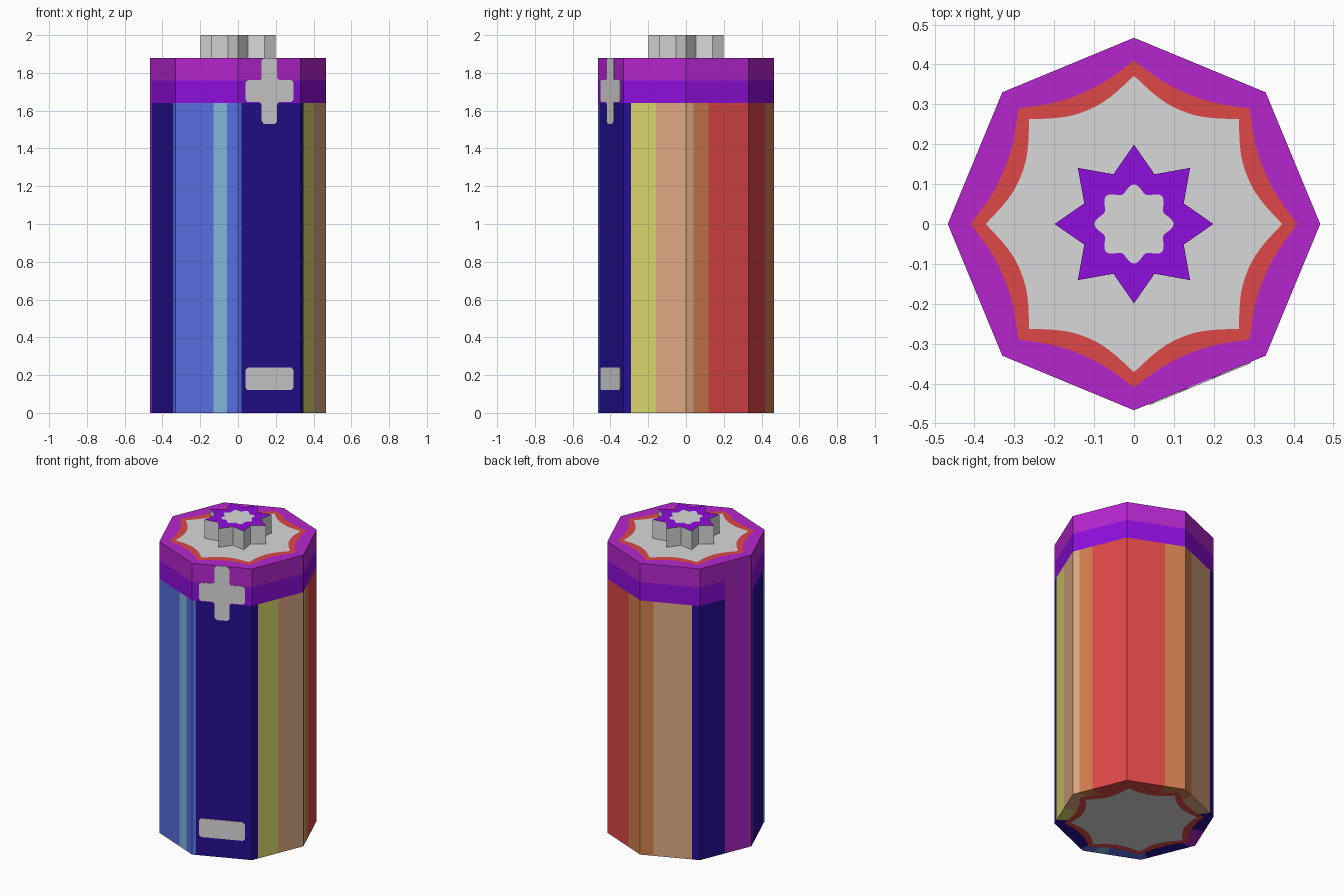
import bpy, bmesh, math
from mathutils import Vector, Matrix

if "Cube" in bpy.data.objects:
    bpy.data.objects.remove(bpy.data.objects["Cube"])

# Palette (sRGB 0-255, converted to linear)
PALETTE = {
    "grey": (216, 216, 216), "red": (221, 72, 70), "purple": (182, 38, 206),
    "violet": (143, 14, 220), "navy": (37, 15, 146), "blue": (87, 111, 224),
    "light_blue": (130, 184, 219), "yellow": (218, 216, 107),
    "tan": (222, 170, 130), "orange": (208, 126, 78),
}
NAMES = list(PALETTE)


def linear(c):
    c /= 255
    return c / 12.92 if c <= 0.04045 else ((c + 0.055) / 1.055) ** 2.4


for name, rgb in PALETTE.items():
    m = bpy.data.materials.new(name)
    m.diffuse_color = (*[linear(c) for c in rgb], 1)
    m.use_nodes = True
    m.node_tree.nodes["Principled BSDF"].inputs["Base Color"].default_value = m.diffuse_color


def finish(bm, name):
    bmesh.ops.recalc_face_normals(bm, faces=bm.faces)
    mesh = bpy.data.meshes.new(name)
    bm.to_mesh(mesh)
    bm.free()
    for n in NAMES:
        mesh.materials.append(bpy.data.materials[n])
    obj = bpy.data.objects.new(name, mesh)
    bpy.context.collection.objects.link(obj)
    return obj


def polygon_point(u, corner):
    """Point at corner number u (fractions lie along the straight edge)."""
    k = math.floor(u + 1e-9)
    return corner(k).lerp(corner(k + 1), u - k)


def polar(r, a):
    return Vector((r * math.cos(a), r * math.sin(a)))


def ring_solid(name, loops, colour):
    """Skin closed loops of (points, z), with a fan at both ends."""
    bm = bmesh.new()
    rows = [[bm.verts.new((p.x, p.y, z)) for p in pts] for pts, z in loops]
    ends = [bm.verts.new((0, 0, loops[0][1])), bm.verts.new((0, 0, loops[-1][1]))]
    n = len(rows[0])
    for i in range(n):
        j = (i + 1) % n
        faces = [bm.faces.new((ends[0], rows[0][j], rows[0][i]))]
        for a, b in zip(rows, rows[1:]):
            faces.append(bm.faces.new((a[i], a[j], b[j], b[i])))
        faces.append(bm.faces.new((ends[1], rows[-1][i], rows[-1][j])))
        for level, f in enumerate(faces):
            f.material_index = NAMES.index(colour(level, i))
    return finish(bm, name)


# Casing: octagon whose wrap is striped; numbers count octagon corners from +x
STRIPES = [(0.12, "tan"), (0.36, "orange"), (1.65, "red"), (2.22, "orange"),
           (2.87, "tan"), (3.49, "navy"), (4.09, "purple"), (4.89, "navy"),
           (5.61, "blue"), (5.82, "light_blue"), (6.06, "blue"),
           (7.12, "navy"), (7.52, "yellow"), (8, "tan")]
R = 0.467
us = sorted({round(k / 12, 4) for k in range(96)} | {s[0] for s in STRIPES[:-1]})
octagon = [polygon_point(u, lambda k: polar(R, k * math.pi / 4)) for u in us]


def curved_star(tip, valley):
    pts = []
    for p in octagon:
        a = math.atan2(p.y, p.x)
        t = abs((a / (math.pi / 4)) % 1 - 0.5) * 2
        pts.append(polar(valley + (tip - valley) * t ** 2.2, a))
    return pts


red_star, grey_star = curved_star(0.41, 0.353), curved_star(0.372, 0.308)


def casing_colour(level, i):
    mid = (us[i] + (us[i + 1] if i + 1 < len(us) else 8)) / 2
    stripe = next(c for end, c in STRIPES if mid < end)
    band = "purple" if stripe == "purple" else "violet"
    return ["grey", "red", stripe, stripe, band, "purple",
            "purple", "red", "grey"][level]


ring_solid("casing", [(grey_star, 0), (red_star, 0), (octagon, 0),
                      (octagon, 1.64), (octagon, 1.76), (octagon, 1.88),
                      (red_star, 1.88), (grey_star, 1.88)], casing_colour)

# Terminal: eight-pointed star with a lobed grey spot on top
star = [polygon_point(i / 6, lambda k: polar(0.135 if k % 2 else 0.199, k * math.pi / 8))
        for i in range(96)]
spot = []
for p in star:
    a = math.atan2(p.y, p.x)
    spot.append(polar(0.089 + 0.01 * math.cos(8 * a), a))
ring_solid("terminal", [(star, 1.875), (star, 2.0), (spot, 2.0)],
           lambda level, i: ["grey", "grey", "violet", "grey"][level])


# Sign plates on the front right face
def plate(name, outline, chamfer):
    bm = bmesh.new()
    bm.faces.new([bm.verts.new((x, 0, z)) for x, z in outline])
    bmesh.ops.bevel(bm, geom=bm.verts[:], offset=chamfer, segments=1, affect='VERTICES')
    out = bmesh.ops.extrude_face_region(bm, geom=bm.faces[:])["geom"]
    bmesh.ops.translate(bm, vec=(0, -0.005, 0),
                        verts=[v for v in out if isinstance(v, bmesh.types.BMVert)])
    for f in bm.faces:
        f.material_index = NAMES.index("grey")
    apothem = R * math.cos(math.pi / 8)
    bmesh.ops.transform(bm, verts=bm.verts, matrix=Matrix.Rotation(math.pi / 8, 4, 'Z')
                        @ Matrix.Translation((0, -apothem + 0.002, 0)))
    return finish(bm, name)


w, s = 0.137, 0.044
lo, a, b, hi = 1.53, 1.645, 1.762, 1.88
plate("plus_sign", [(-s, lo), (s, lo), (s, a), (w, a), (w, b), (s, b),
                    (s, hi), (-s, hi), (-s, b), (-w, b), (-w, a), (-s, a)], 0.012)
plate("minus_sign", [(-w, 0.12), (w, 0.12), (w, 0.24), (-w, 0.24)], 0.012)
